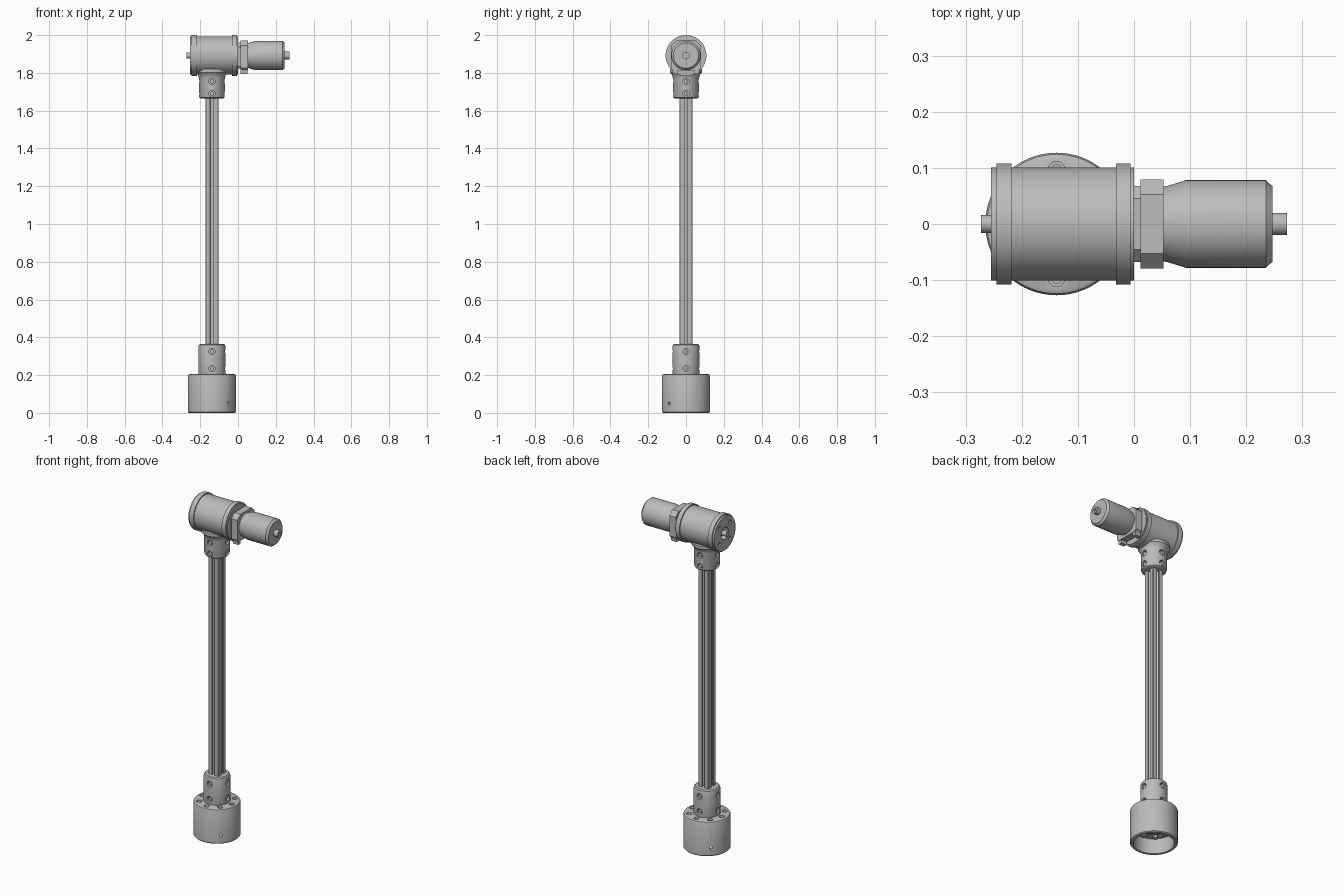
import bpy, bmesh
from math import pi, cos, sin
from mathutils import Matrix, Vector

cube = bpy.data.objects.get("Cube")
if cube:
    bpy.data.objects.remove(cube, do_unlink=True)

AXIS_X = -0.138      # column axis
HEAD_Z = 1.892       # height of the horizontal drive axis
STAND = Matrix.Translation((AXIS_X, 0, 0))
DRIVE = Matrix.Translation((0, 0, HEAD_Z)) @ Matrix.Rotation(pi / 2, 4, 'Y')

metal = bpy.data.materials.new("grey metal")
metal.use_nodes = True
metal.diffuse_color = (0.5, 0.5, 0.5, 1)
metal.node_tree.nodes["Principled BSDF"].inputs["Base Color"].default_value = (0.5, 0.5, 0.5, 1)


def finish(bm, name):
    bmesh.ops.recalc_face_normals(bm, faces=bm.faces)
    mesh = bpy.data.meshes.new(name)
    bm.to_mesh(mesh)
    bm.free()
    mesh.materials.append(metal)
    ob = bpy.data.objects.new(name, mesh)
    bpy.context.scene.collection.objects.link(ob)
    return ob


def lathe(name, profile, frame, steps=64):
    """Revolve (radius, height) points about the frame's z axis."""
    bm = bmesh.new()
    vs = [bm.verts.new((r, 0, h)) for r, h in profile]
    es = [bm.edges.new(p) for p in zip(vs, vs[1:])]
    if profile[0][0] > 0:
        es.append(bm.edges.new((vs[-1], vs[0])))
    bmesh.ops.spin(bm, geom=vs + es, axis=(0, 0, 1), cent=(0, 0, 0),
                   angle=2 * pi, steps=steps)
    bmesh.ops.remove_doubles(bm, verts=bm.verts, dist=1e-5)
    bm.transform(frame)
    return finish(bm, name)


def prism(name, outline, height, frame):
    bm = bmesh.new()
    face = bm.faces.new([bm.verts.new((x, y, 0)) for x, y in outline])
    top = bmesh.ops.extrude_face_region(bm, geom=[face])["geom"]
    bmesh.ops.translate(bm, vec=(0, 0, height),
                        verts=[g for g in top if isinstance(g, bmesh.types.BMVert)])
    bm.transform(frame)
    return finish(bm, name)


def pins(name, frames, radius, start, end, sides=20):
    """One mesh of cylinders, each along the z axis of its frame."""
    bm = bmesh.new()
    for f in frames:
        bmesh.ops.create_cone(bm, cap_ends=True, segments=sides, radius1=radius, radius2=radius,
                              depth=end - start,
                              matrix=f @ Matrix.Translation((0, 0, (start + end) / 2)))
    return finish(bm, name)


def radial(frame, angles, height):
    """Frames pointing outward from an axis."""
    return [frame @ Matrix.Translation((0, 0, height)) @ Matrix.Rotation(a, 4, 'Z')
            @ Matrix.Rotation(pi / 2, 4, 'Y') for a in angles]


def circle(frame, count, radius, phase=0):
    """Frames parallel to an axis, spaced round it."""
    angles = [phase + 2 * pi * i / count for i in range(count)]
    return [frame @ Matrix.Translation((radius * cos(a), radius * sin(a), 0)) for a in angles]


def carve(ob, cutter):
    mod = ob.modifiers.new("holes", 'BOOLEAN')
    mod.operation, mod.solver, mod.object = 'DIFFERENCE', 'EXACT', cutter
    bpy.context.view_layer.update()
    mesh = bpy.data.meshes.new_from_object(ob.evaluated_get(bpy.context.evaluated_depsgraph_get()))
    ob.modifiers.clear()
    ob.data = mesh
    bpy.data.objects.remove(cutter, do_unlink=True)


QUARTERS = [i * pi / 2 for i in range(4)]

# Hollow cup base with a bolt circle on top
base = lathe("base_cup", [(0.108, 0), (0.122, 0), (0.127, 0.005), (0.127, 0.195), (0.124, 0.202),
                          (0.118, 0.205), (0.04, 0.205), (0.04, 0.09), (0.108, 0.09)], STAND, 96)
ring = circle(STAND, 8, 0.097)
carve(base, pins("cutter", ring, 0.0145, 0.165, 0.25))
pins("base_bolts", ring, 0.009, 0.16, 0.185)
set_angles = [-pi / 4, 3 * pi / 4]
carve(base, pins("cutter", radial(STAND, set_angles, 0.05), 0.008, 0.1, 0.15))

# Underside hub and bolt ends inside the cup
lathe("base_hub", [(0.018, 0.075), (0.04, 0.075), (0.045, 0.08), (0.045, 0.12), (0.018, 0.12)], STAND)
pins("base_bolt_ends", circle(STAND, 8, 0.078), 0.013, 0.075, 0.1, 12)

# Lower collar
lower = lathe("lower_collar", [(0, 0.12), (0.05, 0.12), (0.072, 0.2), (0.072, 0.35), (0.069, 0.36),
                               (0.062, 0.365), (0, 0.365)], STAND)
# Upper collar flaring into the drive housing
upper = lathe("upper_collar", [(0, 1.665), (0.06, 1.665), (0.066, 1.669), (0.069, 1.678),
                               (0.069, 1.772), (0.073, 1.788), (0.085, 1.803), (0.085, 1.82),
                               (0, 1.85)], STAND)

# Clamp screws sunk into both collars
for ob, heights, rad in ((lower, (0.235, 0.325), 0.072), (upper, (1.69, 1.755), 0.069)):
    spots = [f for h in heights for f in radial(STAND, QUARTERS, h)]
    carve(ob, pins("cutter", spots, 0.017, rad - 0.018, rad + 0.03))
    pins(ob.name + "_screws", spots, 0.011, rad - 0.025, rad - 0.006)

# Slotted square column
half = [(0.035, 0.009), (0.029, 0.009), (0.029, 0.017), (0.024, 0.017), (0.013, 0.008)]
side = [(x, -y) for x, y in half] + half[::-1]
side = [(0.035, -0.031)] + side + [(0.035, 0.031)]
outline = [(x * cos(a) - y * sin(a), x * sin(a) + y * cos(a)) for a in QUARTERS for x, y in side]
prism("column", outline, 1.38, STAND @ Matrix.Translation((0, 0, 0.32)))

# Drive housing with two raised bands and a recessed bore
housing = lathe("drive_housing", [(0, -0.225), (0.034, -0.225), (0.034, -0.255), (0.101, -0.255),
                                  (0.101, -0.245), (0.108, -0.245), (0.108, -0.218),
                                  (0.101, -0.218), (0.101, -0.032), (0.108, -0.032),
                                  (0.108, -0.006), (0.101, -0.006), (0.101, 0), (0, 0)], DRIVE, 96)
cap_ring = circle(DRIVE, 4, 0.068, pi / 4)
carve(housing, pins("cutter", cap_ring, 0.012, -0.3, -0.242))
pins("cap_screws", cap_ring, 0.008, -0.249, -0.235)
lathe("output_shaft", [(0, -0.273), (0.016, -0.273), (0.016, -0.22), (0, -0.22)], DRIVE, 32)

# Motor flange with clipped corners (local x points down)
s, c, d = 0.079, 0.026, 0.012
flange = [(-s, -s + c), (-s + c, -s), (s - d, -s), (s, -s + d),
          (s, s - d), (s - d, s), (-s + c, s), (-s, s - c)]
prism("flange_spacer", [(x * 0.86, y * 0.86) for x, y in flange], 0.02, DRIVE)
prism("motor_flange", flange, 0.041, DRIVE @ Matrix.Translation((0, 0, 0.012)))
for tag, sign in (("left", 1), ("right", -1)):
    foot = [(x, sign * y) for x, y in ((0.06, 0.045), (0.098, 0.045), (0.098, 0.068), (0.06, 0.074))]
    prism("flange_foot_" + tag, foot, 0.035, DRIVE @ Matrix.Translation((0, 0, 0.014)))

# Motor body and tail shaft
lathe("motor", [(0, 0.05), (0.066, 0.05), (0.068, 0.06), (0.078, 0.092), (0.078, 0.235),
                (0.067, 0.247), (0, 0.247)], DRIVE)
lathe("motor_shaft", [(0, 0.24), (0.02, 0.24), (0.02, 0.273), (0.008, 0.273),
                      (0.008, 0.266), (0, 0.266)], DRIVE, 32)

# Smooth round surfaces, keep edges sharp
bpy.ops.object.select_all(action='DESELECT')
for ob in bpy.context.scene.objects:
    if ob.type == 'MESH':
        ob.select_set(True)
        bpy.context.view_layer.objects.active = ob
bpy.ops.object.shade_smooth_by_angle(angle=pi / 6)
